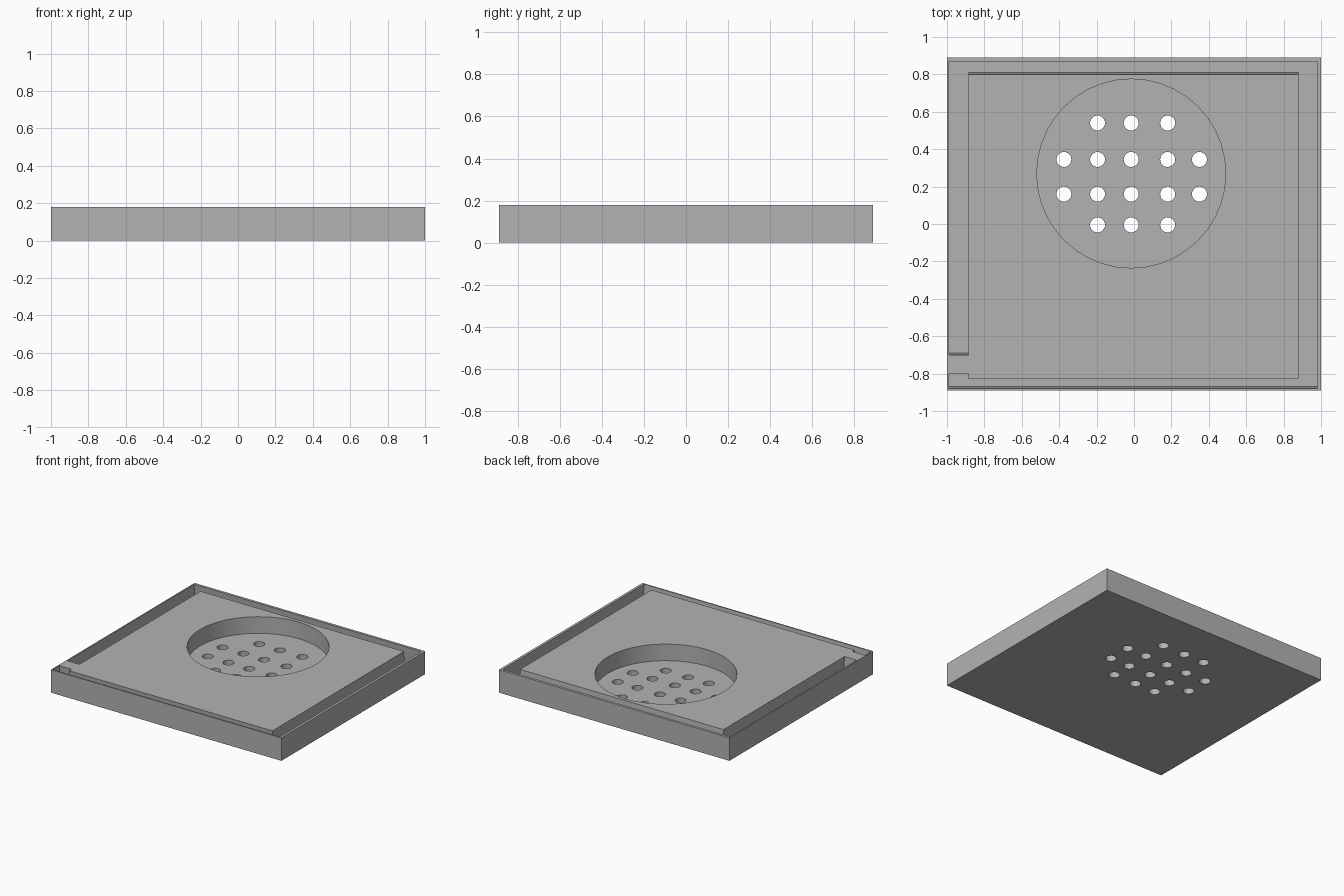
import bpy, bmesh, math

cube = bpy.data.objects.get("Cube")
if cube:
    bpy.data.objects.remove(cube, do_unlink=True)

HEIGHT, FLOOR = 0.18, 0.05

grey = bpy.data.materials.new("mid grey")
grey.use_nodes = True
colour = (0.45, 0.45, 0.45, 1)
grey.diffuse_color = colour
grey.node_tree.nodes["Principled BSDF"].inputs["Base Color"].default_value = colour


def prism(name, points, z0, z1, lean=0.0):
    """Extrude an outline from z0 to z1; lean shifts y below the rim."""
    bm = bmesh.new()
    rings = [[bm.verts.new((x, y + lean * (HEIGHT - z), z)) for x, y in points]
             for z in (z0, z1)]
    bm.faces.new(rings[0])
    bm.faces.new(rings[1])
    n = len(points)
    for i in range(n):
        j = (i + 1) % n
        bm.faces.new((rings[0][i], rings[0][j], rings[1][j], rings[1][i]))
    bmesh.ops.recalc_face_normals(bm, faces=bm.faces)
    mesh = bpy.data.meshes.new(name)
    bm.to_mesh(mesh)
    bm.free()
    mesh.materials.append(grey)
    obj = bpy.data.objects.new(name, mesh)
    bpy.context.collection.objects.link(obj)
    return obj


def circle(cx, cy, r, n):
    return [(cx + r * math.cos(2 * math.pi * i / n),
             cy + r * math.sin(2 * math.pi * i / n)) for i in range(n)]


# Outer block
tray = prism("vented_tray", [(-1, -0.89), (1, -0.89), (1, 0.89), (-1, 0.89)], 0, HEIGHT)

# Channel between thin rim and raised centre, broken by a small bridge
channel = [(-0.99, -0.70), (-0.885, -0.70), (-0.885, 0.80), (0.88, 0.80),
           (0.88, -0.83), (-0.885, -0.83), (-0.885, -0.80), (-0.99, -0.80),
           (-0.99, -0.88), (0.98, -0.88), (0.98, 0.87), (-0.99, 0.87)]
cutters = [prism("channel_cutter", channel, FLOOR, 0.24, lean=0.08)]

# Round recess
cutters.append(prism("recess_cutter", circle(-0.015, 0.27, 0.505, 40), FLOOR, 0.24))

# Vent holes through the recess floor
columns = (-0.375, -0.195, -0.015, 0.18, 0.35)
rows = ((0.54, columns[1:4]), (0.345, columns), (0.16, columns), (-0.005, columns[1:4]))
for y, xs in rows:
    for x in xs:
        cutters.append(prism("vent_cutter", circle(x, y, 0.04, 24), -0.05, 0.10))

# Cut everything, then drop the cutters
bpy.context.view_layer.objects.active = tray
tray.select_set(True)
for cutter in cutters:
    cutter.hide_render = True
    mod = tray.modifiers.new("cut", 'BOOLEAN')
    mod.operation = 'DIFFERENCE'
    mod.solver = 'EXACT'
    mod.object = cutter
    bpy.ops.object.modifier_apply(modifier=mod.name)
    bpy.data.objects.remove(cutter, do_unlink=True)

bpy.ops.object.shade_smooth_by_angle(angle=math.radians(30))
